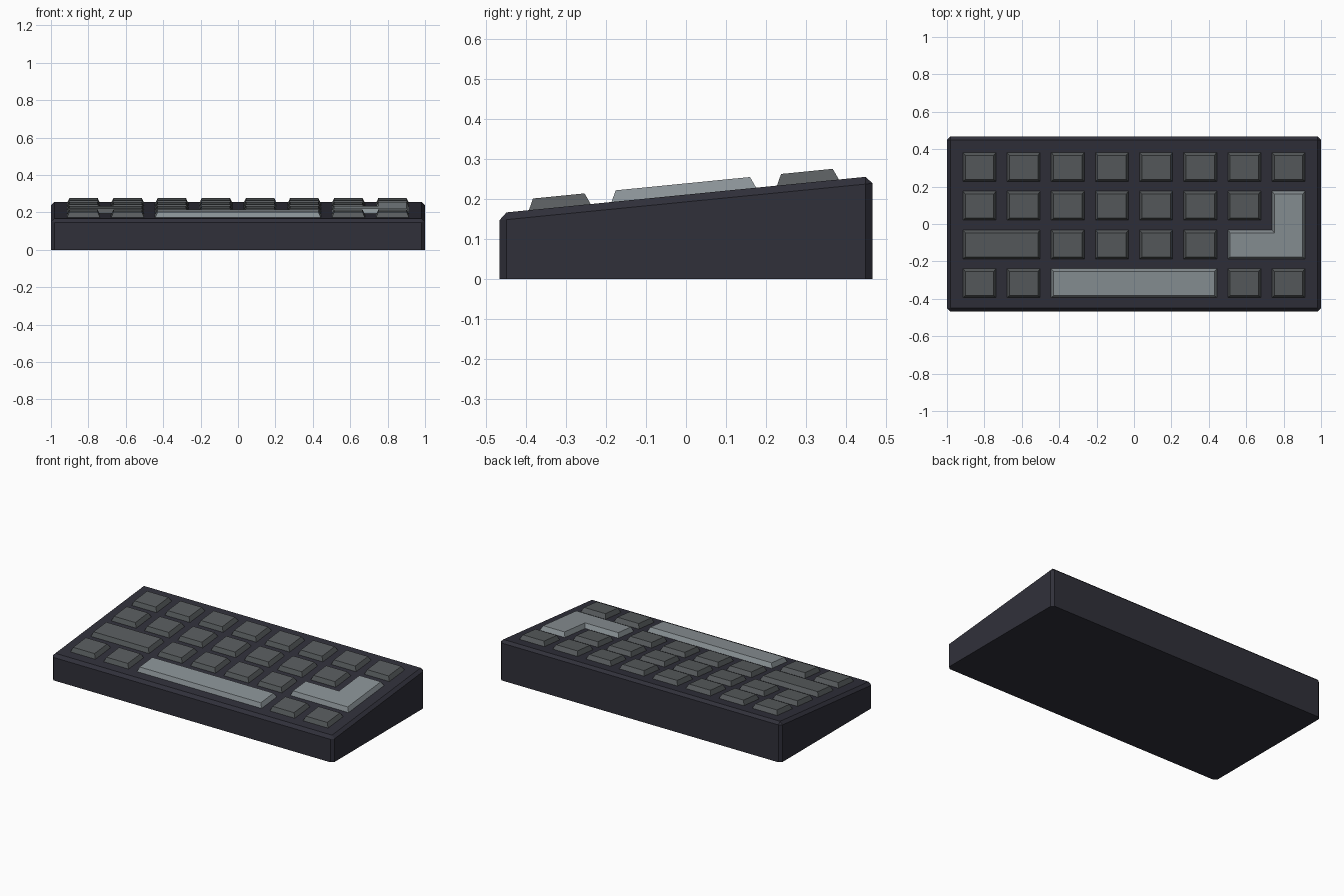
import bpy, bmesh, math
from mathutils import Matrix

if "Cube" in bpy.data.objects:
    bpy.data.objects.remove(bpy.data.objects["Cube"])


def lin(c):
    c /= 255
    return c / 12.92 if c <= 0.04045 else ((c + 0.055) / 1.055) ** 2.4


def material(name, r, g, b):
    m = bpy.data.materials.new(name)
    m.diffuse_color = (lin(r), lin(g), lin(b), 1)
    m.use_nodes = True
    m.node_tree.nodes["Principled BSDF"].inputs["Base Color"].default_value = m.diffuse_color
    return m


CASE = material("dark slate case", 48, 48, 58)
GREY = material("grey keys", 88, 92, 94)
LIGHT = material("pale grey keys", 138, 146, 150)

MID, SLOPE = 0.2115, 0.099          # height at y = 0 and tilt of the top


def finish(name, bm, mat):
    bmesh.ops.recalc_face_normals(bm, faces=bm.faces[:])
    me = bpy.data.meshes.new(name)
    bm.to_mesh(me)
    bm.free()
    me.materials.append(mat)
    ob = bpy.data.objects.new(name, me)
    bpy.context.collection.objects.link(ob)
    return ob


# wedge-shaped case, chamfered everywhere but underneath
bm = bmesh.new()
bmesh.ops.create_cube(bm, size=2)
for v in bm.verts:
    v.co.y *= 0.467
    v.co.z = MID + SLOPE * v.co.y if v.co.z > 0 else 0
edges = [e for e in bm.edges if any(v.co.z > 0.01 for v in e.verts)]
bmesh.ops.bevel(bm, geom=edges, offset=0.018, offset_type='OFFSET',
                segments=1, profile=0.5, affect='EDGES')
finish("case", bm, CASE)


# tapered keycap from an outline, seated slightly into the tilted top
def keycap(name, outline, mat):
    bm = bmesh.new()
    face = bm.faces.new([bm.verts.new((x, y, 0)) for x, y in outline])
    base = bmesh.ops.duplicate(bm, geom=[face])["geom"]
    bmesh.ops.inset_region(bm, faces=[face], thickness=0.014, depth=0.031,
                           use_even_offset=True, use_boundary=True)
    bmesh.ops.remove_doubles(bm, verts=bm.verts[:], dist=1e-5)
    tilt = Matrix.Translation((0, 0, MID - 0.003)) @ Matrix.Rotation(math.atan(SLOPE), 4, 'X')
    bmesh.ops.transform(bm, matrix=tilt, verts=bm.verts[:])
    finish(name, bm, mat)


PX, PY, HW, HD = 0.236, 0.208, 0.090, 0.079


def col(c):
    return (c - 3.5) * PX


def row(r):
    return -0.317 + r * PY


def key(name, c0, c1, r, mat=GREY):
    x0, x1, y0, y1 = col(c0) - HW, col(c1) + HW, row(r) - HD, row(r) + HD
    keycap(name, [(x0, y0), (x1, y0), (x1, y1), (x0, y1)], mat)


# rows listed front to back as (first column, last column)
rows = [
    [(0, 0), (1, 1), (2, 5), (6, 6), (7, 7)],
    [(0, 1)] + [(c, c) for c in range(2, 6)],
    [(c, c) for c in range(7)],
    [(c, c) for c in range(8)],
]
for r, spans in enumerate(rows):
    for c0, c1 in spans:
        if c1 - c0 == 3:
            key("space_bar", c0, c1, r, LIGHT)
        else:
            key(f"key_row{r + 1}_col{c0 + 1}", c0, c1, r)

# L-shaped enter key
xa, xb, xc = col(6) - HW, col(7) - HW, col(7) + HW
ya, yb, yc = row(1) - HD, row(1) + HD, row(2) + HD
keycap("enter_key", [(xa, ya), (xc, ya), (xc, yc), (xb, yc), (xb, yb), (xa, yb)], LIGHT)
